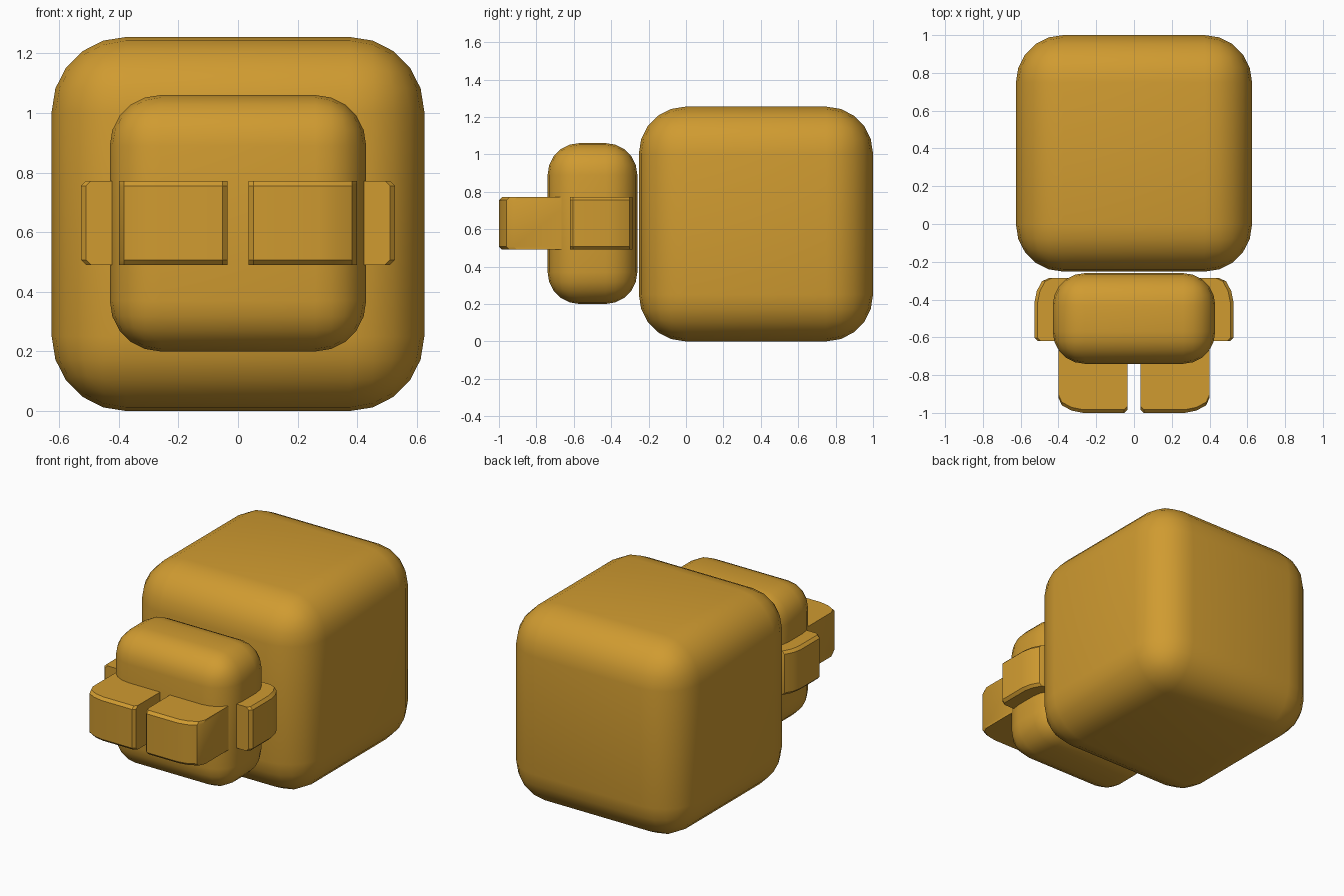
import bpy
import bmesh
from math import radians

if "Cube" in bpy.data.objects:
    bpy.data.objects.remove(bpy.data.objects["Cube"], do_unlink=True)

GOLD = (0.63, 0.328, 0.03, 1)
gold = bpy.data.materials.new("golden yellow")
gold.use_nodes = True
gold.diffuse_color = GOLD
gold.node_tree.nodes["Principled BSDF"].inputs["Base Color"].default_value = GOLD


def finish(name, bm):
    """Turn a bmesh into a smooth-shaded object with sharp creases."""
    bmesh.ops.recalc_face_normals(bm, faces=bm.faces)
    mesh = bpy.data.meshes.new(name)
    bm.to_mesh(mesh)
    bm.free()
    mesh.materials.append(gold)
    obj = bpy.data.objects.new(name, mesh)
    bpy.context.collection.objects.link(obj)
    bpy.ops.object.select_all(action='DESELECT')
    obj.select_set(True)
    bpy.context.view_layer.objects.active = obj
    bpy.ops.object.shade_smooth_by_angle(angle=radians(30))


def rounded_box(name, size, center, radius):
    bm = bmesh.new()
    bmesh.ops.create_cube(bm, size=1)
    for v in bm.verts:
        v.co = [c + s * p for c, s, p in zip(center, size, v.co)]
    bmesh.ops.bevel(bm, geom=list(bm.edges), offset=radius, segments=5,
                    profile=0.5, affect='EDGES')
    finish(name, bm)


def limb(name, near, far, root, tip, place):
    """Stub limb: small chamfer at the near corner, broad curve at the far one."""
    c = 0.017
    end = [(near, tip - c), (near + c, tip), (far - 0.13, tip),
           (far - 0.07, tip - 0.012), (far - 0.018, tip - 0.04),
           (far, tip - 0.08)]
    bm = bmesh.new()
    rings = []
    for z, back in ((0.49, c), (0.49 + c, 0), (0.772 - c, 0), (0.772, c)):
        plan = [(near, root)] + [(u, v - back) for u, v in end] + [(far, root)]
        rings.append([bm.verts.new((*place(u, v), z)) for u, v in plan])
    n = len(rings[0])
    for low, high in zip(rings, rings[1:]):
        for i in range(n):
            j = (i + 1) % n
            bm.faces.new((low[i], low[j], high[j], high[i]))
    bm.faces.new(rings[0])
    bm.faces.new(rings[-1])
    finish(name, bm)


# Large head and smaller torso
rounded_box("head", (1.25, 1.252, 1.255), (0, 0.374, 0.6275), 0.25)
rounded_box("torso", (0.86, 0.48, 0.86), (0, -0.5, 0.63), 0.17)

# Legs point forward, arms point sideways
for side, s in (("left", 1), ("right", -1)):
    limb(side + "_leg", 0.035, 0.4, 0.6, 1.0, lambda u, v: (s * u, -v))
    limb(side + "_arm", -0.62, -0.285, 0.3, 0.527, lambda u, v: (s * v, u))
